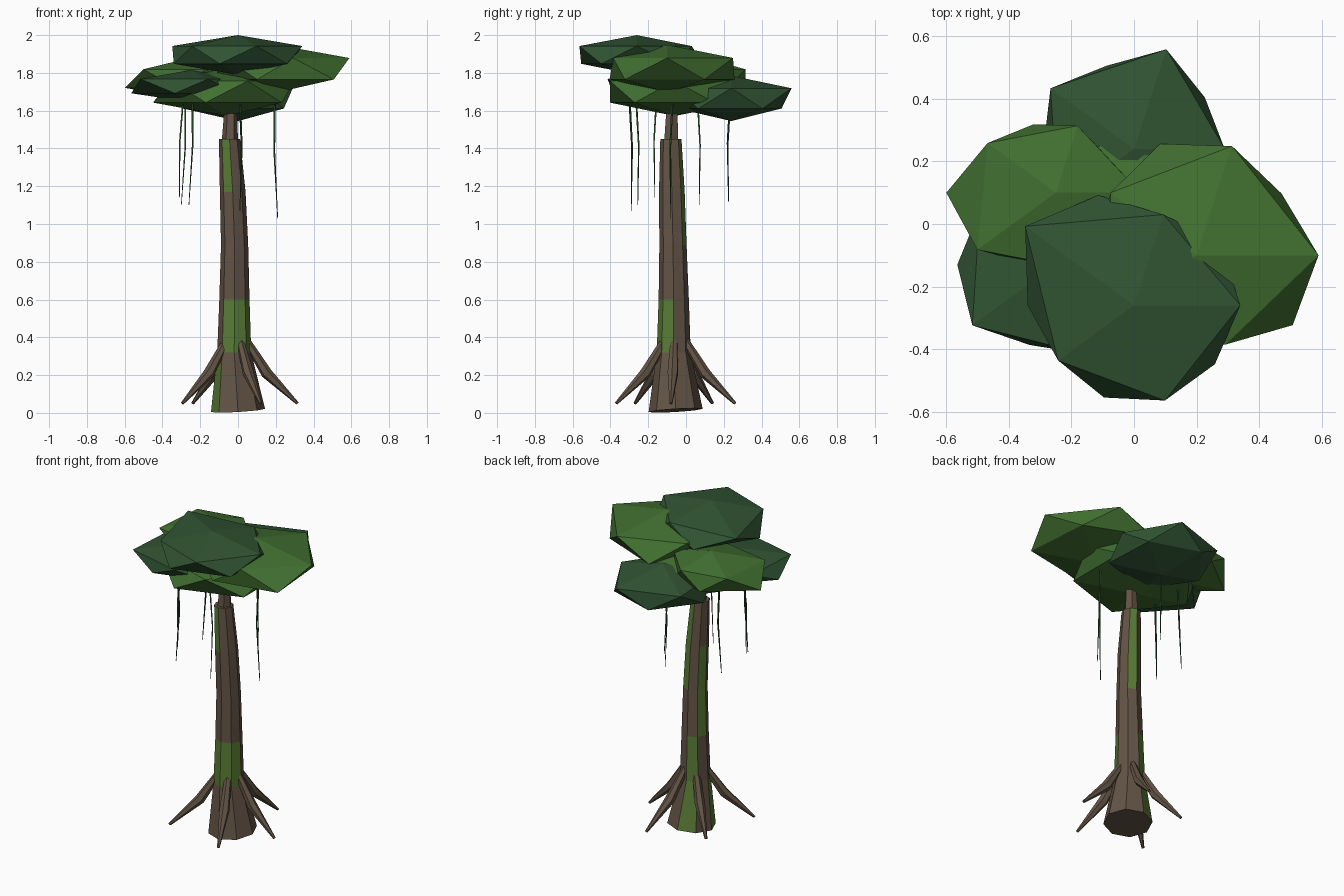
import bpy, bmesh
from math import cos, sin, radians, hypot, atan2, degrees
from mathutils import Vector

cube = bpy.data.objects.get("Cube")
if cube:
    bpy.data.objects.remove(cube)


def material(name, rgb):
    mat = bpy.data.materials.new(name)
    mat.use_nodes = True
    mat.diffuse_color = (*rgb, 1)
    mat.node_tree.nodes["Principled BSDF"].inputs["Base Color"].default_value = (*rgb, 1)
    return mat


bark = material("bark brown", (.125, .088, .06))
moss = material("moss green", (.1, .2, .036))
dark_leaf = material("dark leaf green", (.03, .088, .033))
light_leaf = material("light leaf green", (.053, .16, .03))


def finish(name, bm, *mats):
    bmesh.ops.recalc_face_normals(bm, faces=bm.faces)
    mesh = bpy.data.meshes.new(name)
    bm.to_mesh(mesh)
    bm.free()
    for mat in mats:
        mesh.materials.append(mat)
    obj = bpy.data.objects.new(name, mesh)
    bpy.context.collection.objects.link(obj)
    return obj


def loft(stations, sides, upright=False, tilt=0):
    """Tapered tube through (point, radius) stations; returns mesh and wall faces by band."""
    bm = bmesh.new()
    axis = Vector(stations[-1][0]) - Vector(stations[0][0])
    quat = Vector((0, 0, 1)).rotation_difference(axis)
    rings = []
    for i, (centre, radius) in enumerate(stations):
        ring = []
        for k in range(sides):
            a = radians(360 / sides * k)
            offset = Vector((cos(a), sin(a), 0)) * radius
            if not upright:
                offset = quat @ offset
            elif i == 0:
                offset.z = tilt * (offset.x + offset.y)
            ring.append(bm.verts.new(Vector(centre) + offset))
        rings.append(ring)
    bands = []
    for low, high in zip(rings, rings[1:]):
        bands.append([bm.faces.new((low[k], low[(k + 1) % sides], high[(k + 1) % sides], high[k]))
                      for k in range(sides)])
    bm.faces.new(rings[0][::-1])
    bm.faces.new(rings[-1])
    return bm, bands


# Trunk: eight-sided, with mossy panels chosen by height band and side
trunk_stations = [
    ((0, -.055, .013), .143), ((-.02, -.065, .32), .09), ((-.019, -.065, .6), .08),
    ((-.018, -.069, .89), .072), ((-.028, -.075, 1.17), .068), ((-.045, -.08, 1.45), .056)]
bm, bands = loft(trunk_stations, 8, upright=True, tilt=.06)
mossy = [(2, 4), (2, 5, 6, 7), (3,), (1, 3), (1, 5)]
for band, panels in zip(bands, mossy):
    for k in panels:
        band[k].material_index = 1
finish("trunk", bm, bark, moss)

# Leader joining the trunk to the canopy
bm, _ = loft([((-.043, -.078, 1.44), .043), ((-.036, -.073, 1.7), .028)], 6, upright=True)
finish("upper_trunk", bm, bark)

# Roots: five prongs leaning out from the trunk
foot = Vector((-.012, -.06, 0))
tips = [(.315, -.08), (.1, .26), (-.24, .14), (-.295, -.27), (.12, -.37)]
for number, (x, y) in enumerate(tips, 1):
    reach = Vector((x, y, 0)) - foot
    path = [(foot + reach * t + Vector((0, 0, z)), r)
            for t, z, r in ((.16, .39, .02), (.5, .21, .03), (1, .05, .008))]
    bm, _ = loft(path, 6)
    finish(f"root_{number}", bm, bark)

# Canopy: squashed icosahedra; reach lists run anticlockwise from +x, one every 36 degrees
clumps = [
    ("top_front_clump", dark_leaf, (0, -.26, 1.895), .105,
     (.34, .34, .305, .37, .43, .34, .3, .31, .32, .32)),
    ("right_clump", light_leaf, (.2, -.1, 1.822), .127,
     (.39, .336, .367, .375, .34, .33, .33, .32, .3, .38)),
    ("left_clump", light_leaf, (-.25, .1, 1.77), .11,
     (.27, .2, .225, .23, .27, .35, .31, .24, .26, .26)),
    ("front_left_clump", dark_leaf, (-.25, -.13, 1.73), .085,
     (.28, .28, .27, .27, .3, .315, .33, .27, .3, .28)),
    ("back_clump", dark_leaf, (0, .24, 1.665), .12,
     (.29, .28, .335, .28, .33, .29, .3, .3, .3, .3)),
    ("centre_clump", light_leaf, (-.06, -.06, 1.7), .128,
     (.36, .36, .39, .38, .37, .39, .36, .36, .36, .36)),
]
for name, mat, centre, height, reaches in clumps:
    bm = bmesh.new()
    bmesh.ops.create_icosphere(bm, subdivisions=1, radius=1)
    for v in bm.verts:
        flat = hypot(v.co.x, v.co.y)
        if flat > .1:
            step = round(degrees(atan2(v.co.y, v.co.x)) / 36) % 10
            v.co.x *= reaches[step] / flat
            v.co.y *= reaches[step] / flat
        v.co.z *= height
        v.co += Vector(centre)
    finish(name, bm, mat)

# Hanging vines: thin strands that taper to a point
vine_tips = [(.01, -.29, 1.07), (.21, -.08, 1.03), (-.26, -.255, 1.1),
             (-.31, -.165, 1.14), (-.3, .07, 1.1), (-.01, .225, 1.12)]
for number, tip in enumerate(vine_tips, 1):
    end = Vector(tip)
    sway = .01 if number % 2 else -.01
    top = Vector((end.x * .93, end.y - sway, 1.68))
    middle = top.lerp(end, .45) + Vector((sway, sway, 0))
    bm, _ = loft([(top, .006), (middle, .005), (end, .002)], 4)
    finish(f"vine_{number}", bm, dark_leaf)
